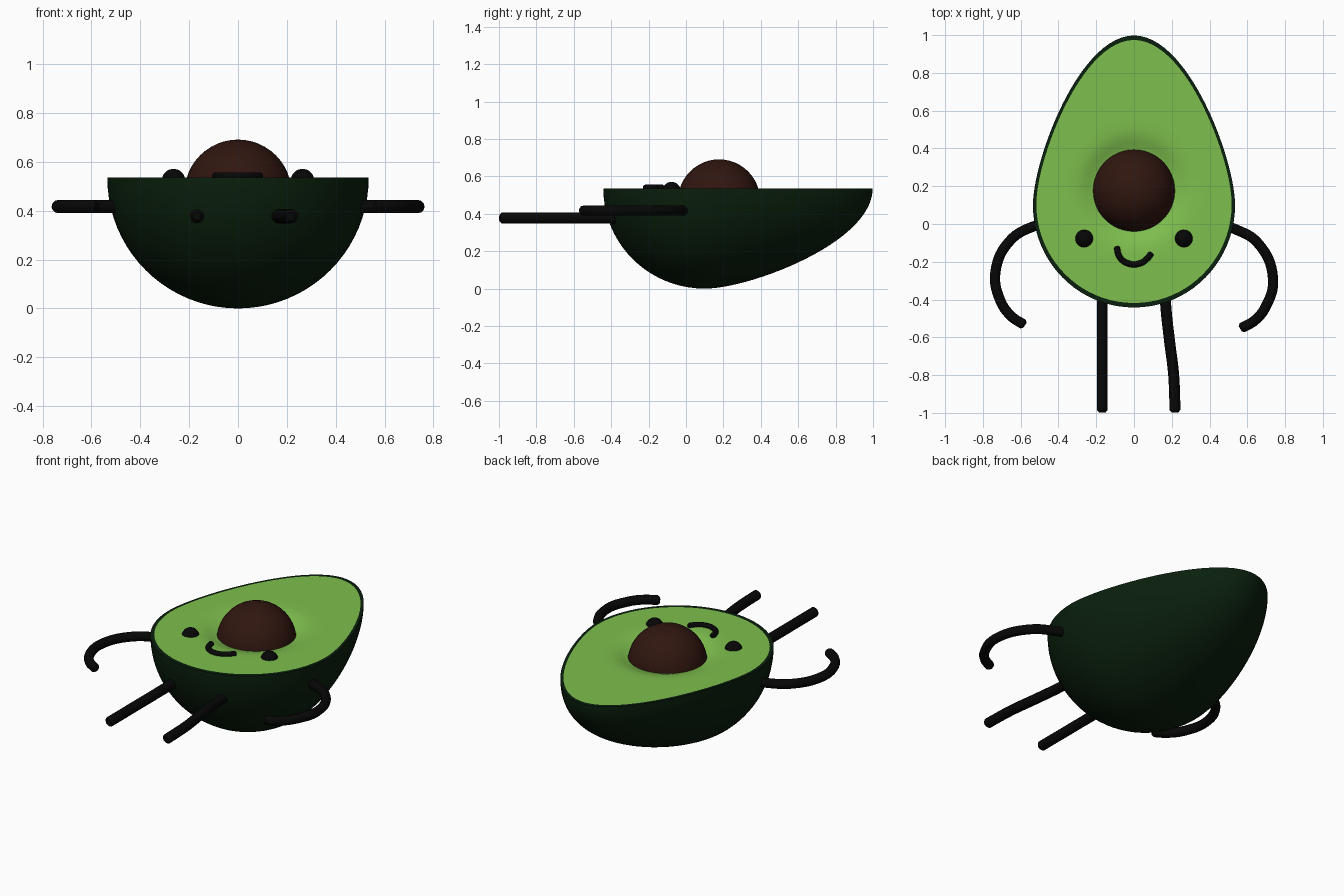
import bpy, bmesh, math
from mathutils import Vector
from mathutils.geometry import interpolate_bezier

if "Cube" in bpy.data.objects:
    bpy.data.objects.remove(bpy.data.objects["Cube"])

RIM_Z = 0.535
PIT = Vector((0, 0.177, 0.472))


def material(name, rgb):
    m = bpy.data.materials.new(name)
    m.diffuse_color = (*rgb, 1)
    m.use_nodes = True
    m.node_tree.nodes["Principled BSDF"].inputs["Base Color"].default_value = m.diffuse_color
    return m


SKIN = material("dark green", (0.003, 0.014, 0.004))
FLESH = material("light green", (0.21, 0.52, 0.075))
BROWN = material("brown", (0.03, 0.008, 0.005))
BLACK = material("black", (0.002, 0.002, 0.002))


def finish(obj, name, mat):
    obj.name = name
    obj.data.materials.clear()
    obj.data.materials.append(mat)
    bpy.ops.object.select_all(action='DESELECT')
    obj.select_set(True)
    bpy.context.view_layer.objects.active = obj
    bpy.ops.object.shade_smooth_by_angle(angle=math.radians(40))
    return obj


def from_bmesh(bm, name, mat):
    me = bpy.data.meshes.new(name)
    bm.to_mesh(me)
    bm.free()
    obj = bpy.data.objects.new(name, me)
    bpy.context.collection.objects.link(obj)
    return finish(obj, name, mat)


def bridge(bm, a, b, closed=False):
    n = len(a)
    for i in range(n if closed else n - 1):
        j = (i + 1) % n
        quad = list(dict.fromkeys((a[i], a[j], b[j], b[i])))
        if len(quad) > 2:
            bm.faces.new(quad)


# Egg profile: (radius, y) from the bottom pole to the pointed top pole
lower = interpolate_bezier((0, -0.442), (0.296, -0.442), (0.535, -0.2), (0.535, 0.1), 21)
upper = interpolate_bezier((0.535, 0.1), (0.535, 0.34), (0.29, 0.998), (0, 0.998), 27)
profile = [(p[0], p[1]) for p in lower + upper[1:]]
outline = [Vector((r, y, RIM_Z)) for r, y in profile]
outline += [Vector((-r, y, RIM_Z)) for r, y in profile[-2:0:-1]]
mid = Vector((0, 0.28, RIM_Z))
inner = [mid + (p - mid) * 0.967 for p in outline]

# Skin: half a revolved egg plus its thin flat rim
bm = bmesh.new()
SEG = 40
rows = []
for r, y in profile:
    if r < 1e-5:
        rows.append([bm.verts.new((0, y, RIM_Z))] * (SEG + 1))
    else:
        rows.append([bm.verts.new((r * math.cos(math.pi * k / SEG), y,
                                   RIM_Z - r * math.sin(math.pi * k / SEG)))
                     for k in range(SEG + 1)])
for a, b in zip(rows, rows[1:]):
    bridge(bm, a, b)
edge = [row[0] for row in rows] + [row[-1] for row in rows[-2:0:-1]]
bridge(bm, edge, [bm.verts.new(p) for p in inner], True)
bmesh.ops.recalc_face_normals(bm, faces=bm.faces)
from_bmesh(bm, "avocado_skin", SKIN)

# Flesh: rings from the pit out to the rim, dipping next to the pit
bm = bmesh.new()
RINGS = 24
pit_flat = Vector((PIT.x, PIT.y, RIM_Z))
rings = []
for k in range(RINGS + 1):
    t = (k / RINGS) ** 1.4
    ring = []
    for p in inner:
        d = p - pit_flat
        q = pit_flat + d.normalized() * (0.19 + (d.length - 0.19) * t)
        if k < RINGS:
            dist = (q - pit_flat).length - 0.19
            q.z -= 0.035 * math.exp(-(dist / 0.08) ** 2)
        ring.append(bm.verts.new(q))
    rings.append(ring)
for a, b in zip(rings, rings[1:]):
    bridge(bm, a, b, True)
for f in bm.faces:
    f.normal_update()
    if f.normal.z < 0:
        f.normal_flip()
from_bmesh(bm, "avocado_flesh", FLESH)


# Pit and eyes
def ball(name, loc, radius, mat, seg):
    bpy.ops.mesh.primitive_uv_sphere_add(segments=seg, ring_count=seg // 2,
                                         radius=radius, location=loc)
    finish(bpy.context.object, name, mat)


ball("pit", PIT, 0.219, BROWN, 48)
for side, label in ((-1, "left"), (1, "right")):
    ball(label + "_eye", (side * 0.264, -0.077, 0.523), 0.048, BLACK, 32)


# Limbs and mouth: round tubes with softened tips
def tube(name, pts, z, radius):
    pts = [Vector((x, y, z)) for x, y in pts]
    soft = radius * 0.45
    start = pts[0] + (pts[0] - pts[1]).normalized() * soft
    end = pts[-1] + (pts[-1] - pts[-2]).normalized() * soft
    path = [start] + pts + [end]
    cu = bpy.data.curves.new(name, 'CURVE')
    cu.dimensions = '3D'
    cu.bevel_depth = radius
    cu.bevel_resolution = 4
    cu.use_fill_caps = True
    sp = cu.splines.new('BEZIER')
    sp.resolution_u = 8
    sp.bezier_points.add(len(path) - 1)
    for i, (bp, p) in enumerate(zip(sp.bezier_points, path)):
        bp.co = p
        bp.handle_left_type = bp.handle_right_type = 'AUTO'
        bp.radius = 0.6 if i in (0, len(path) - 1) else 1
    obj = bpy.data.objects.new(name, cu)
    bpy.context.collection.objects.link(obj)
    bpy.ops.object.select_all(action='DESELECT')
    obj.select_set(True)
    bpy.context.view_layer.objects.active = obj
    bpy.ops.object.convert(target='MESH')
    finish(bpy.context.object, name, BLACK)


tube("mouth", [(-0.091, -0.125), (-0.076, -0.175), (-0.03, -0.209),
               (0.03, -0.209), (0.073, -0.18), (0.09, -0.158)], 0.541, 0.016)
tube("left_arm", [(-0.45, 0.005), (-0.53, -0.012), (-0.655, -0.087), (-0.733, -0.25),
                  (-0.71, -0.4), (-0.65, -0.488), (-0.588, -0.53)], 0.417, 0.027)
tube("right_arm", [(0.45, 0.0), (0.53, -0.025), (0.655, -0.1), (0.736, -0.29),
                   (0.696, -0.44), (0.64, -0.51), (0.573, -0.549)], 0.417, 0.027)
tube("left_leg", [(-0.168, -0.32), (-0.168, -0.65), (-0.168, -0.985)], 0.377, 0.029)
tube("right_leg", [(0.164, -0.32), (0.168, -0.43), (0.187, -0.61),
                   (0.21, -0.8), (0.217, -0.985)], 0.377, 0.029)
